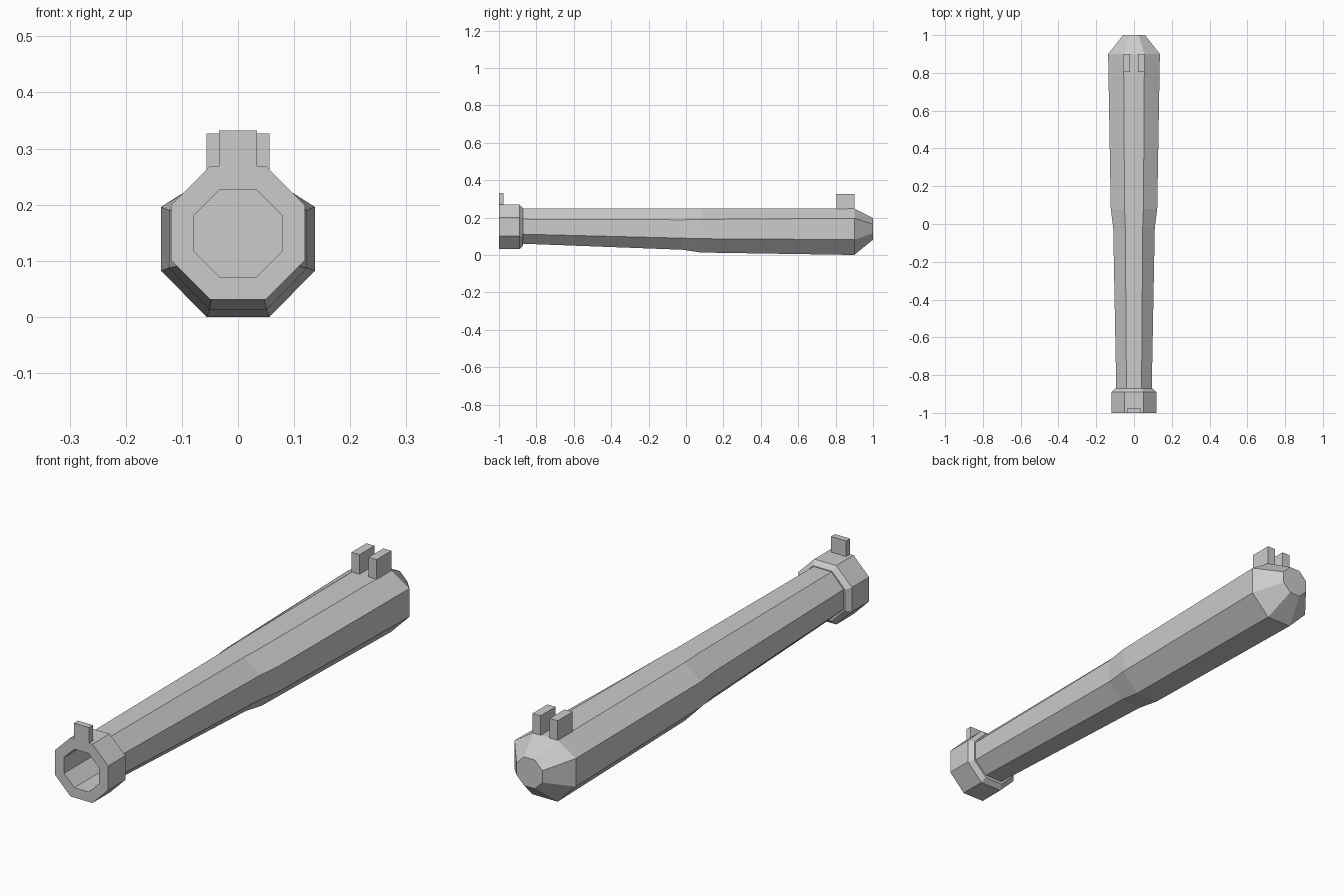
import bpy
import bmesh

if "Cube" in bpy.data.objects:
    bpy.data.objects.remove(bpy.data.objects["Cube"])


def octagon(y, w, bottom, top, low, high, flat_bottom, flat_top):
    """Eight-sided ring, symmetric in x, with flat top, bottom and sides."""
    right = [(flat_bottom, bottom), (w, low), (w, high), (flat_top, top)]
    left = [(-x, z) for x, z in reversed(right)]
    return [(x, y, z) for x, z in right + left]


def regular(y, r, zc):
    s = r * 0.414
    return octagon(y, r, zc - r, zc + r, zc - s, zc + s, s, s)


def loft(name, rings):
    """Skin a list of rings and cap both ends."""
    bm = bmesh.new()
    loops = [[bm.verts.new(p) for p in ring] for ring in rings]
    for a, b in zip(loops, loops[1:]):
        for i in range(len(a)):
            j = (i + 1) % len(a)
            bm.faces.new((a[i], a[j], b[j], b[i]))
    bm.faces.new(loops[0])
    bm.faces.new(loops[-1])
    bmesh.ops.recalc_face_normals(bm, faces=bm.faces)
    mesh = bpy.data.meshes.new(name)
    bm.to_mesh(mesh)
    bm.free()
    obj = bpy.data.objects.new(name, mesh)
    bpy.context.collection.objects.link(obj)
    return obj


def box(name, x0, x1, y0, y1, z0, z1):
    return loft(name, [[(x0, y, z0), (x1, y, z0), (x1, y, z1), (x0, y, z1)]
                       for y in (y0, y1)])


# Barrel: bore end, bore mouth, muzzle collar, tapering tube, chamfered breech
loft("barrel", [
    regular(-0.30, 0.078, 0.149),
    regular(-1.00, 0.078, 0.149),
    regular(-1.00, 0.119, 0.150),
    regular(-0.89, 0.119, 0.150),
    regular(-0.872, 0.101, 0.150),
    octagon(-0.872, 0.094, 0.060, 0.248, 0.111, 0.191, 0.040, 0.040),
    octagon(-0.02, 0.110, 0.028, 0.248, 0.090, 0.188, 0.048, 0.046),
    octagon(0.08, 0.123, 0.013, 0.248, 0.087, 0.190, 0.051, 0.050),
    octagon(0.90, 0.137, 0.000, 0.248, 0.082, 0.196, 0.056, 0.055),
    regular(1.00, 0.058, 0.140),
])

# Front sight blade on the muzzle collar
box("front_sight", -0.034, 0.034, -1.0, -0.975, 0.255, 0.332)

# Rear sight: two posts with a gap between them
for side, x0, x1 in (("left", -0.056, -0.020), ("right", 0.020, 0.056)):
    box("rear_sight_" + side, x0, x1, 0.805, 0.90, 0.235, 0.327)
